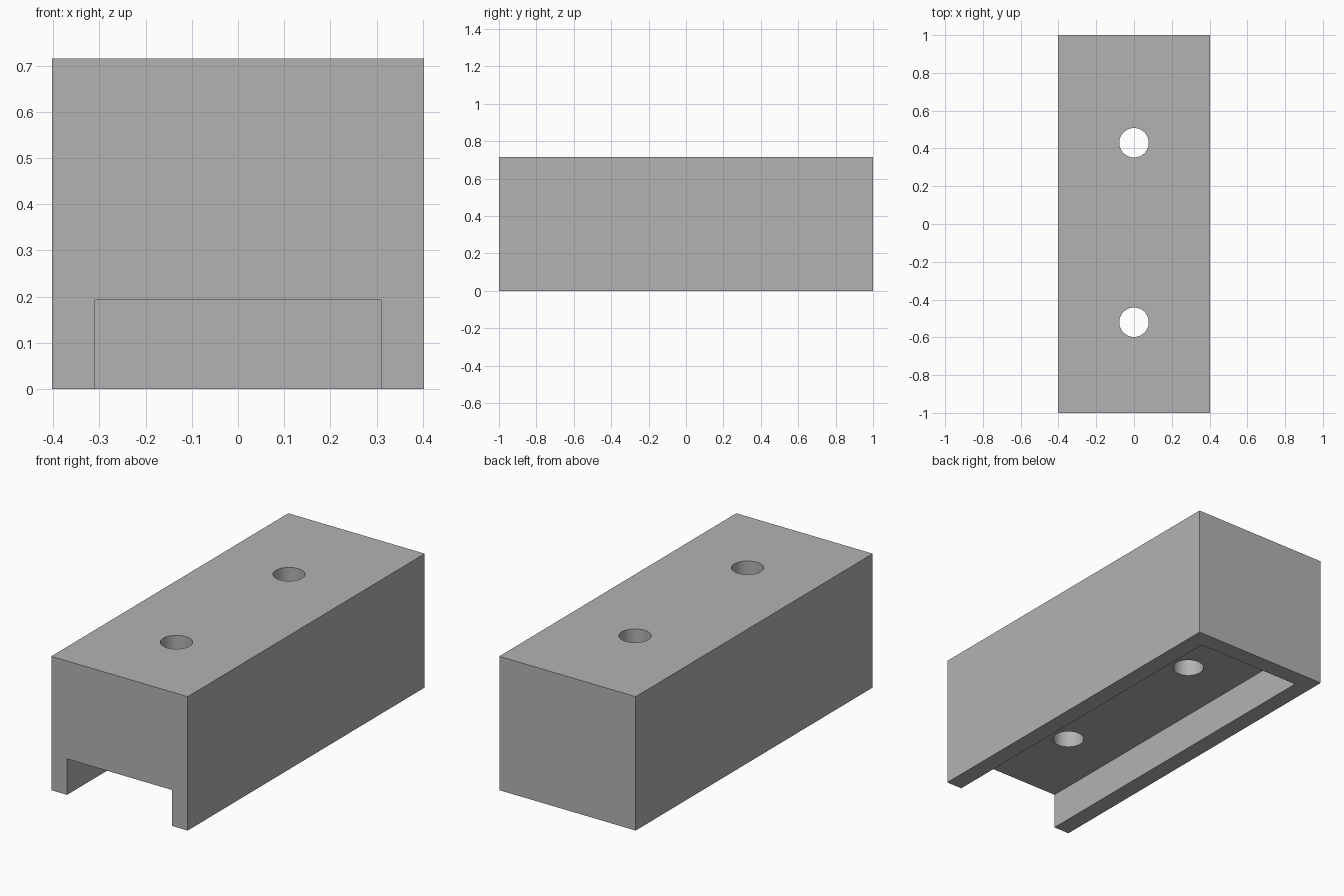
import bpy
import math

default_cube = bpy.data.objects.get("Cube")
if default_cube:
    bpy.data.objects.remove(default_cube, do_unlink=True)

WIDTH, LENGTH, HEIGHT = 0.806, 2.0, 0.715
WALL = 0.093            # side and back wall thickness
CHANNEL_HEIGHT = 0.192
HOLE_RADIUS = 0.078

grey = bpy.data.materials.new("Plain grey")
grey.use_nodes = True
colour = (0.45, 0.45, 0.45, 1.0)
grey.diffuse_color = colour
grey.node_tree.nodes["Principled BSDF"].inputs["Base Color"].default_value = colour


def box(name, low, high):
    """Box spanning two opposite corners."""
    centre = [(a + b) / 2 for a, b in zip(low, high)]
    bpy.ops.mesh.primitive_cube_add(size=1, location=centre)
    obj = bpy.context.object
    obj.name = name
    obj.scale = [b - a for a, b in zip(low, high)]
    bpy.ops.object.transform_apply(location=True, rotation=False, scale=True)
    obj.data.materials.append(grey)
    return obj


def cut(target, cutter):
    """Subtract the cutter from the target and discard it."""
    cutter.hide_render = True
    modifier = target.modifiers.new(cutter.name, "BOOLEAN")
    modifier.operation = "DIFFERENCE"
    modifier.solver = "EXACT"
    modifier.object = cutter
    bpy.context.view_layer.objects.active = target
    bpy.ops.object.modifier_apply(modifier=modifier.name)
    bpy.data.objects.remove(cutter, do_unlink=True)


# Solid block
block = box("channel_block", (-WIDTH / 2, -LENGTH / 2, 0), (WIDTH / 2, LENGTH / 2, HEIGHT))

# Underside channel, open at the front and closed by the back wall
inner = WIDTH / 2 - WALL
cut(block, box("channel_cutter", (-inner, -LENGTH, -0.2),
               (inner, LENGTH / 2 - WALL, CHANNEL_HEIGHT)))

# Two vertical screw holes, through the roof of the channel
for y in (-0.52, 0.43):
    bpy.ops.mesh.primitive_cylinder_add(vertices=64, radius=HOLE_RADIUS, depth=2,
                                        location=(0, y, HEIGHT / 2))
    drill = bpy.context.object
    drill.name = "hole_cutter"
    drill.data.materials.append(grey)
    cut(block, drill)

# Smooth hole walls, sharp block edges
bpy.ops.object.select_all(action="DESELECT")
block.select_set(True)
bpy.context.view_layer.objects.active = block
bpy.ops.object.shade_smooth_by_angle(angle=math.radians(30))
